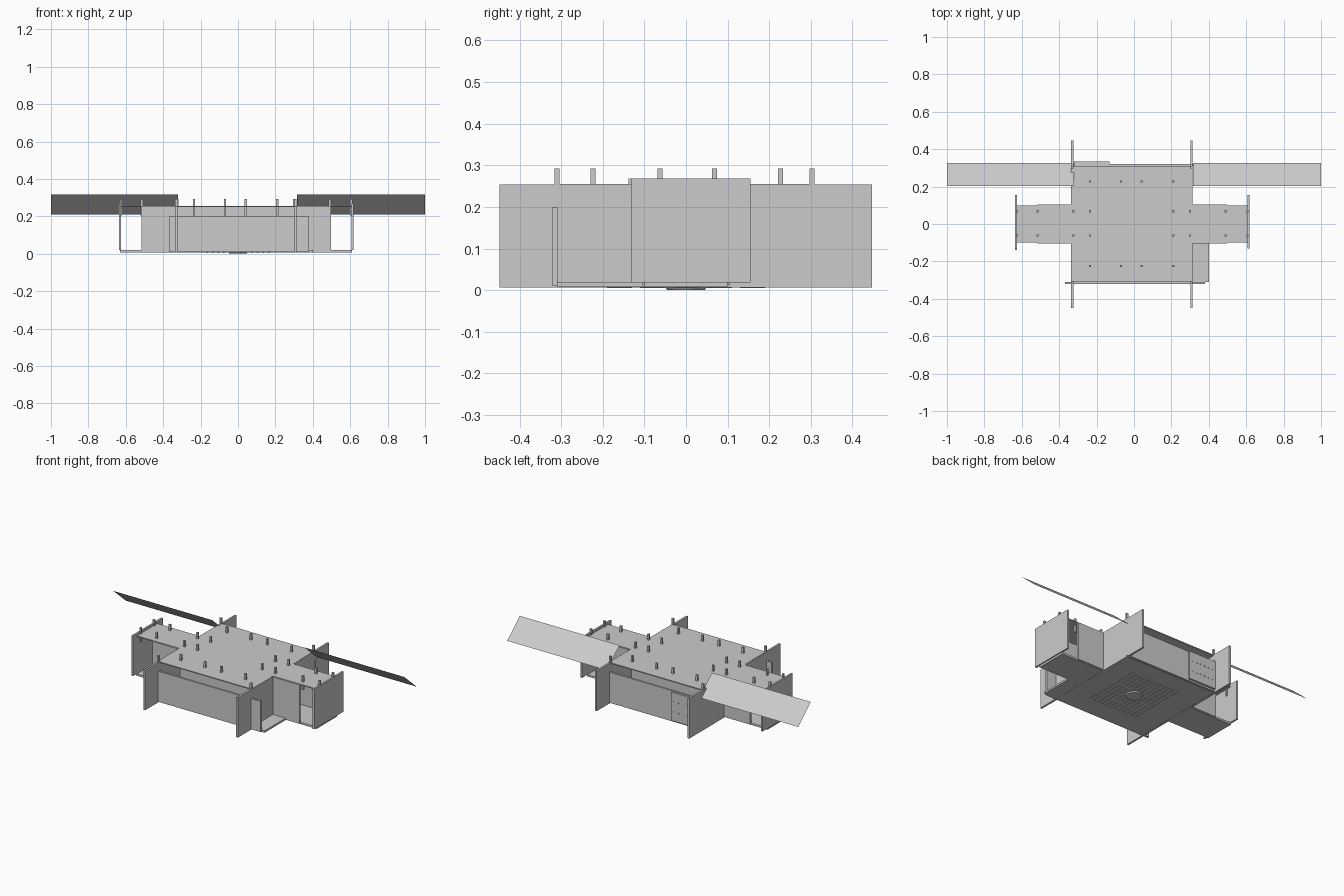
import bpy, bmesh, math

if "Cube" in bpy.data.objects:
    bpy.data.objects.remove(bpy.data.objects["Cube"])

def prism(name, pts, z0, z1):
    """Extrude a flat outline from z0 to z1."""
    bm = bmesh.new()
    f = bm.faces.new([bm.verts.new((x, y, z0)) for x, y in pts])
    if z1 > z0:
        r = bmesh.ops.extrude_face_region(bm, geom=[f])
        vs = [g for g in r['geom'] if isinstance(g, bmesh.types.BMVert)]
        bmesh.ops.translate(bm, verts=vs, vec=(0, 0, z1 - z0))
    bmesh.ops.recalc_face_normals(bm, faces=bm.faces)
    return finish(name, bm)

def finish(name, bm):
    me = bpy.data.meshes.new(name)
    bm.to_mesh(me)
    bm.free()
    ob = bpy.data.objects.new(name, me)
    bpy.context.collection.objects.link(ob)
    return ob

def box(name, x0, x1, y0, y1, z0, z1):
    return prism(name, [(x0, y0), (x1, y0), (x1, y1), (x0, y1)], z0, z1)

# Floor: cross outline with a wider front right corner
prism("floor_plate", [(-.33, -.31), (.40, -.31), (.40, -.10), (.61, -.10), (.61, .10),
                      (.31, .10), (.31, .31), (-.33, .31), (-.33, .10), (-.63, .10),
                      (-.63, -.10), (-.33, -.10)], .007, .019)

# Top deck: plain cross
prism("top_deck", [(-.33, -.31), (.31, -.31), (.31, -.10), (.61, -.10), (.61, .10),
                   (.31, .10), (.31, .31), (-.33, .31), (-.33, .10), (-.63, .10),
                   (-.63, -.10), (-.33, -.10)], .249, .255)

# Long side walls whose ends stand out as fins
for side, x in (("left", -.33), ("right", .307)):
    box(side + "_side_wall", x - .006, x + .006, -.448, .447, .006, .254)
    for y in (-.31, .303):
        box(side + "_wall_tab", x - .006, x + .006, y - .006, y + .006, .254, .292)

# Arm walls, front and back walls, back access panel
for side, y in (("front", -.10), ("back", .10)):
    box(side + "_arm_wall", -.515, .497, y - .005, y + .005, .012, .252)
box("front_wall", -.37, .38, -.321, -.309, .010, .200)
box("back_wall", -.325, .315, .309, .321, .010, .200)
box("back_access_panel", -.32, -.13, .321, .333, .020, .197)
for z in (.075, .14):
    for i in range(6):
        x = -.30 + i * .03
        box("panel_rivet", x - .004, x + .004, .333, .335, z - .004, z + .004)

# End plates of the two arms
box("left_end_plate", -.636, -.625, -.138, .155, .019, .268)
box("right_end_plate", .606, .617, -.132, .155, .019, .268)

# Posts running through the deck
posts = [(x, y) for x in (-.235, -.07, .042, .21) for y in (-.224, .227)]
posts += [(x, y) for x in (-.625, -.515, -.325, -.235, .21, .30, .49, .605) for y in (-.062, .068)]
for x, y in posts:
    box("deck_post", x - .006, x + .006, y - .006, y + .006, .205, .292)

# Tilted thin wing panels, high edge to the front
for side, x0, x1 in (("left", -1, -.32), ("right", .315, 1)):
    bm = bmesh.new()
    bm.faces.new([bm.verts.new(p) for p in
                  ((x0, .203, .318), (x1, .203, .318), (x1, .327, .210), (x0, .327, .210))])
    finish(side + "_wing_panel", bm)

# Underside hub and rows of slats
bm = bmesh.new()
bmesh.ops.create_cone(bm, cap_ends=True, segments=32, radius1=.045, radius2=.05, depth=.007)
bmesh.ops.translate(bm, verts=bm.verts, vec=(0, 0, .0035))
finish("underside_hub", bm)
for i in range(12):
    x = -.165 + i * .03
    for y in (-.16, -.08, .0, .08, .16):
        if math.hypot(x, y) > .06:
            box("underside_slat", x - .004, x + .004, y - .03, y + .03, .005, .008)
